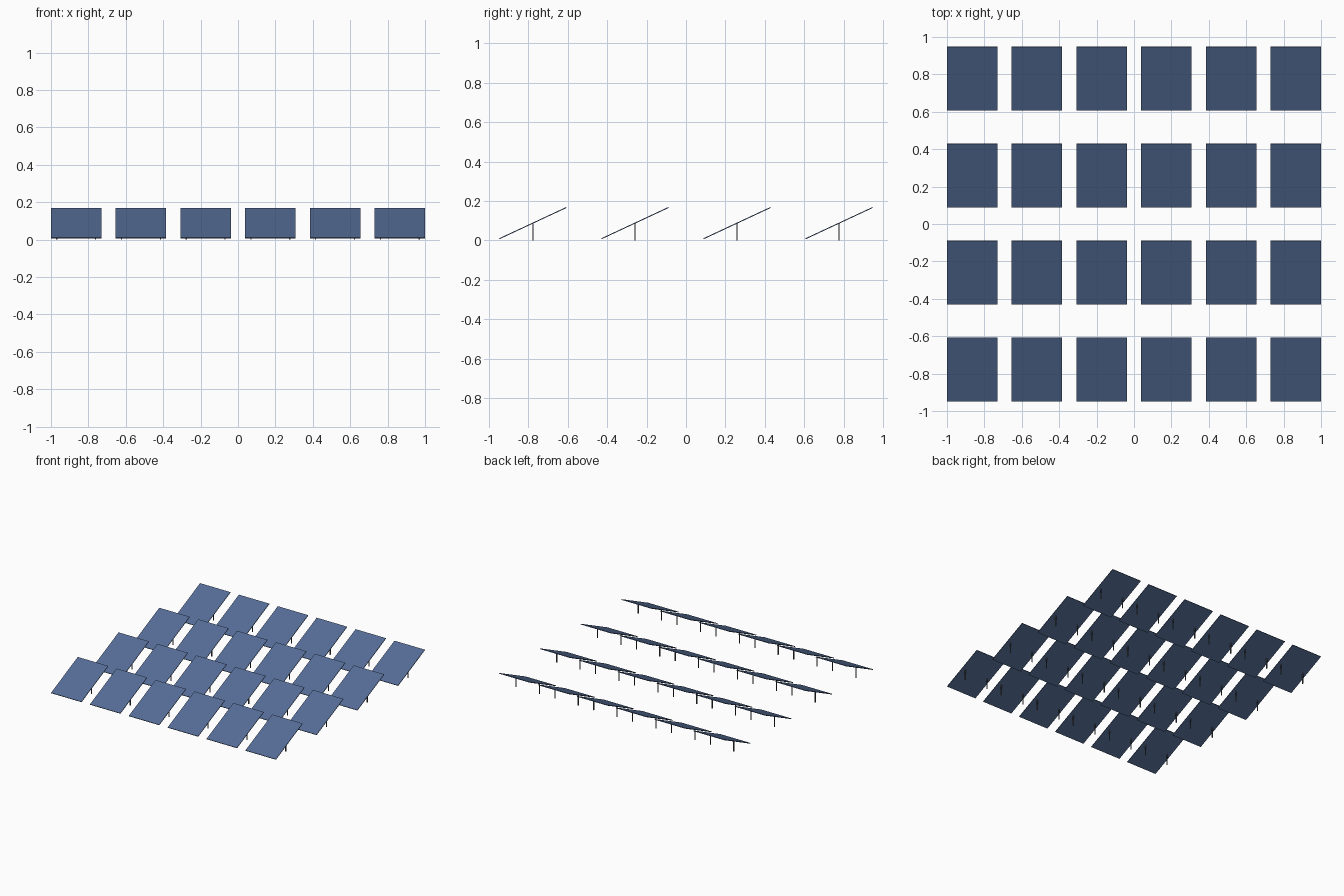
import bpy
from math import radians

if "Cube" in bpy.data.objects:
    bpy.data.objects.remove(bpy.data.objects["Cube"])

COLS, ROWS = 6, 4
PITCH_X, PITCH_Y = 0.346, 0.518
WIDTH, LENGTH, THICK = 0.27, 0.375, 0.005
TILT, PIVOT_Z = radians(25), 0.088
POST, POST_X = 0.006, 0.104


def material(name, color):
    m = bpy.data.materials.new(name)
    m.diffuse_color = color
    m.use_nodes = True
    m.node_tree.nodes["Principled BSDF"].inputs["Base Color"].default_value = m.diffuse_color
    return m


blue = material("panel_blue", (0.09, 0.15, 0.30, 1))
steel = material("post_dark", (0.08, 0.09, 0.10, 1))


def box(name, loc, size, mat, tilt=0.0):
    bpy.ops.mesh.primitive_cube_add(size=1, location=loc, rotation=(tilt, 0, 0))
    ob = bpy.context.object
    ob.name = name
    ob.scale = size
    ob.data.materials.append(mat)
    return ob


for r in range(ROWS):
    y = (r - (ROWS - 1) / 2) * PITCH_Y
    for c in range(COLS):
        x = (c - (COLS - 1) / 2) * PITCH_X
        # tilted solar panel
        box("solar_panel", (x, y, PIVOT_Z), (WIDTH, LENGTH, THICK), blue, TILT)
        # pair of support posts under the panel's middle
        for side in (-1, 1):
            box("support_post", (x + side * POST_X, y, PIVOT_Z / 2),
                (POST, POST, PIVOT_Z), steel)
